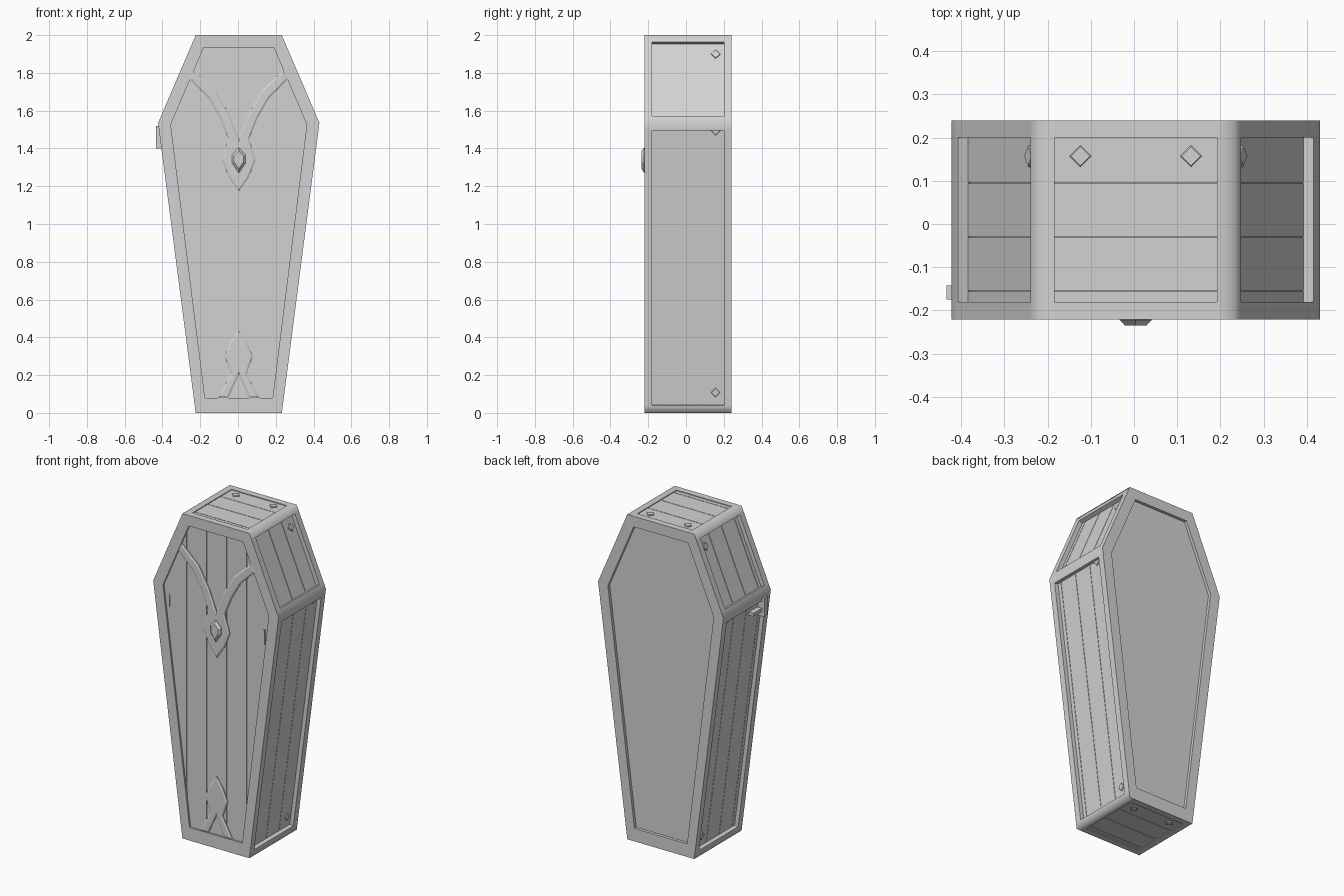
import bpy, bmesh, math
from mathutils import Vector

cube = bpy.data.objects.get("Cube")
if cube:
    bpy.data.objects.remove(cube)

CX, FRONT, BACK, RIM = 0.004, -0.221, 0.24, 0.04
LID_DEPTH, BACK_DEPTH, SIDE_DEPTH, END_DEPTH = 0.011, 0.018, 0.025, 0.005
LID_Y = FRONT + LID_DEPTH
half = [(0.228, 0), (0.427, 1.535), (0.228, 2)]
outline = [Vector((x, 0, z)) for x, z in half] + [Vector((-x, 0, z)) for x, z in half[::-1]]

grey = bpy.data.materials.new("plain grey")
grey.use_nodes = True
colour = (0.65, 0.65, 0.65, 1)
grey.diffuse_color = colour
grey.node_tree.nodes["Principled BSDF"].inputs["Base Color"].default_value = colour


def finish(name, bm, angle=None):
    bmesh.ops.recalc_face_normals(bm, faces=bm.faces)
    mesh = bpy.data.meshes.new(name)
    bm.to_mesh(mesh)
    bm.free()
    mesh.materials.append(grey)
    obj = bpy.data.objects.new(name, mesh)
    bpy.context.collection.objects.link(obj)
    if angle:
        bpy.ops.object.select_all(action='DESELECT')
        obj.select_set(True)
        bpy.context.view_layer.objects.active = obj
        bpy.ops.object.shade_smooth_by_angle(angle=math.radians(angle))


def sink(bm, face, depth):
    """Push a face straight in and return the new floor."""
    normal = face.normal.copy()
    floor = bmesh.ops.extrude_discrete_faces(bm, faces=[face])["faces"][0]
    bmesh.ops.translate(bm, verts=floor.verts, vec=-normal * depth)
    floor.normal_update()
    return floor


def split(bm, faces, co, no):
    geom = set(faces)
    for f in faces:
        geom.update(f.edges, f.verts)
    out = bmesh.ops.bisect_plane(bm, geom=list(geom), dist=1e-6, plane_co=co, plane_no=no)
    return [g for g in out["geom"] if isinstance(g, bmesh.types.BMFace)]


def plank_grooves(bm, face, axis, places, width):
    """Cut thin gaps between planks across a floor."""
    faces = [face]
    no = Vector([float(i == axis) for i in range(3)])
    for p in places:
        for s in (-0.5, 0.5):
            faces = split(bm, faces, no * (p + s * width), no)
    for f in faces:
        f.normal_update()
        c = f.calc_center_median()[axis]
        if any(abs(c - p) < width / 2 for p in places):
            sink(bm, f, 0.005)


def raised_shape(name, points, base, out, height, bevel, rise):
    """Flat shape raised along a direction, with a chamfered rim."""
    bm = bmesh.new()
    face = bm.faces.new([bm.verts.new(p) for p in points])
    face.normal_update()
    if face.normal.dot(out) < 0:
        face.normal_flip()
    bmesh.ops.translate(bm, verts=bm.verts, vec=base)
    top = bmesh.ops.extrude_face_region(bm, geom=[face])["geom"]
    top_face = [g for g in top if isinstance(g, bmesh.types.BMFace)][0]
    bmesh.ops.translate(bm, verts=top_face.verts, vec=out * height)
    bm.normal_update()
    bmesh.ops.inset_region(bm, faces=[top_face], thickness=bevel, use_even_offset=True)
    bmesh.ops.translate(bm, verts=top_face.verts, vec=out * rise)
    finish(name, bm)


def box(name, x, y, z):
    bm = bmesh.new()
    bmesh.ops.create_cube(bm, size=1)
    for v in bm.verts:
        v.co = [(r[0] + r[1]) / 2 + c * (r[1] - r[0]) for r, c in zip((x, y, z), v.co)]
    finish(name, bm)


# casket body: six-sided shell with rim, recessed plank panels, lid and back
loop = []
for i, p in enumerate(outline):
    to_prev = (outline[i - 1] - p).normalized() * RIM
    to_next = (outline[(i + 1) % 6] - p).normalized() * RIM
    loop += [p + to_prev, p, p + to_next]
bm = bmesh.new()
front = bm.faces.new([bm.verts.new((p.x + CX, FRONT, p.z)) for p in loop])
new = bmesh.ops.extrude_face_region(bm, geom=[front], use_keep_orig=True)["geom"]
bmesh.ops.translate(bm, verts=[g for g in new if isinstance(g, bmesh.types.BMVert)],
                    vec=(0, BACK - FRONT, 0))
bmesh.ops.recalc_face_normals(bm, faces=bm.faces)
for y in (FRONT + RIM, BACK - RIM):
    split(bm, list(bm.faces), Vector((0, y, 0)), Vector((0, 1, 0)))
bm.normal_update()
caps = [f for f in bm.faces if abs(f.normal.y) > 0.9]
panels = [f for f in bm.faces if abs(f.normal.y) < 0.1
          and min(e.calc_length() for e in f.edges) > 0.1]
for f in panels:
    floor = sink(bm, f, END_DEPTH if abs(f.normal.z) > 0.9 else SIDE_DEPTH)
    plank_grooves(bm, floor, 1, (-0.155, -0.03, 0.095), 0.003)
for f in caps:
    is_lid = f.normal.y < 0
    bmesh.ops.inset_individual(bm, faces=[f], thickness=0.065, use_even_offset=True)
    # the opening is a little wider and higher at the foot
    for v in f.verts:
        if v.co.z < 1.5:
            v.co.x += math.copysign(0.011, v.co.x - CX) * (1 - v.co.z / 1.5)
        v.co.z = max(v.co.z, 0.08)
    floor = sink(bm, f, LID_DEPTH if is_lid else BACK_DEPTH)
    if is_lid:
        plank_grooves(bm, floor, 0, [CX + s * x for x in (0.068, 0.205) for s in (-1, 1)], 0.005)
finish("casket_body", bm, 85)


# diamond studs along the back edge of every side panel
def stud(name, i, t, depth):
    a, b = outline[i], outline[(i + 1) % 6]
    along = (b - a).normalized()
    out = along.cross(Vector((0, 1, 0)))
    mid = (a + b) / 2
    if out.dot(mid - Vector((0, 0, 1))) < 0:
        out.negate()
    base = a + along * t + Vector((CX, 0.157, 0)) - out * depth
    side = Vector((0, 1, 0))
    r = 0.025
    raised_shape(name, [along * r, side * r, -along * r, -side * r], base, out, 0.004, 0.002, 0.002)


for i in range(6):
    length = (outline[(i + 1) % 6] - outline[i]).length
    depth = SIDE_DEPTH
    if i in (2, 5):
        places = (length / 2 - 0.128, length / 2 + 0.128)
        depth = END_DEPTH
    elif i in (0, 4):
        places = (0.106, length - 0.045) if i == 0 else (length - 0.106, 0.045)
    else:
        places = (length - 0.1,) if i == 1 else (0.1,)
    for k, t in enumerate(places):
        stud(f"diamond_stud_{i}_{k}", i, t, depth)


# lid ornaments, mirrored about the middle
def ornament(name, right, y, height, bevel, rise):
    left = [(-x, z) for x, z in right[::-1] if x > 0]
    raised_shape(name, [Vector((x, 0, z)) for x, z in right + left],
                 Vector((CX, y, 0)), Vector((0, -1, 0)), height, bevel, rise)


ornament("upper_ornament",
         [(0, 1.455), (0.05, 1.58), (0.12, 1.705), (0.24, 1.815), (0.26, 1.765), (0.16, 1.665),
          (0.1, 1.56), (0.056, 1.45), (0.09, 1.34), (0.055, 1.25), (0, 1.17)],
         LID_Y, 0.005, 0.009, 0.005)
ornament("lower_ornament",
         [(0, 0.44), (0.045, 0.375), (0.075, 0.3), (0.042, 0.205), (0.11, 0.08), (0.055, 0.08),
          (0, 0.2)],
         LID_Y, 0.005, 0.009, 0.005)
ornament("gem", [(0, 1.405), (0.037, 1.365), (0.037, 1.325), (0, 1.27)],
         LID_Y - 0.008, 0.004, 0.012, 0.013)

# lid slots and the side latch
box("right_lid_catch", (-0.323, -0.317), (LID_Y - 0.006, LID_Y + 0.005), (1.4, 1.47))
box("left_lid_catch", (0.325, 0.333), (LID_Y - 0.006, LID_Y + 0.005), (1.34, 1.43))
box("latch_plate", (-0.434, -0.39), (-0.175, -0.142), (1.4, 1.52))
box("latch_bar", (-0.418, -0.385), (-0.142, -0.06), (1.43, 1.45))
